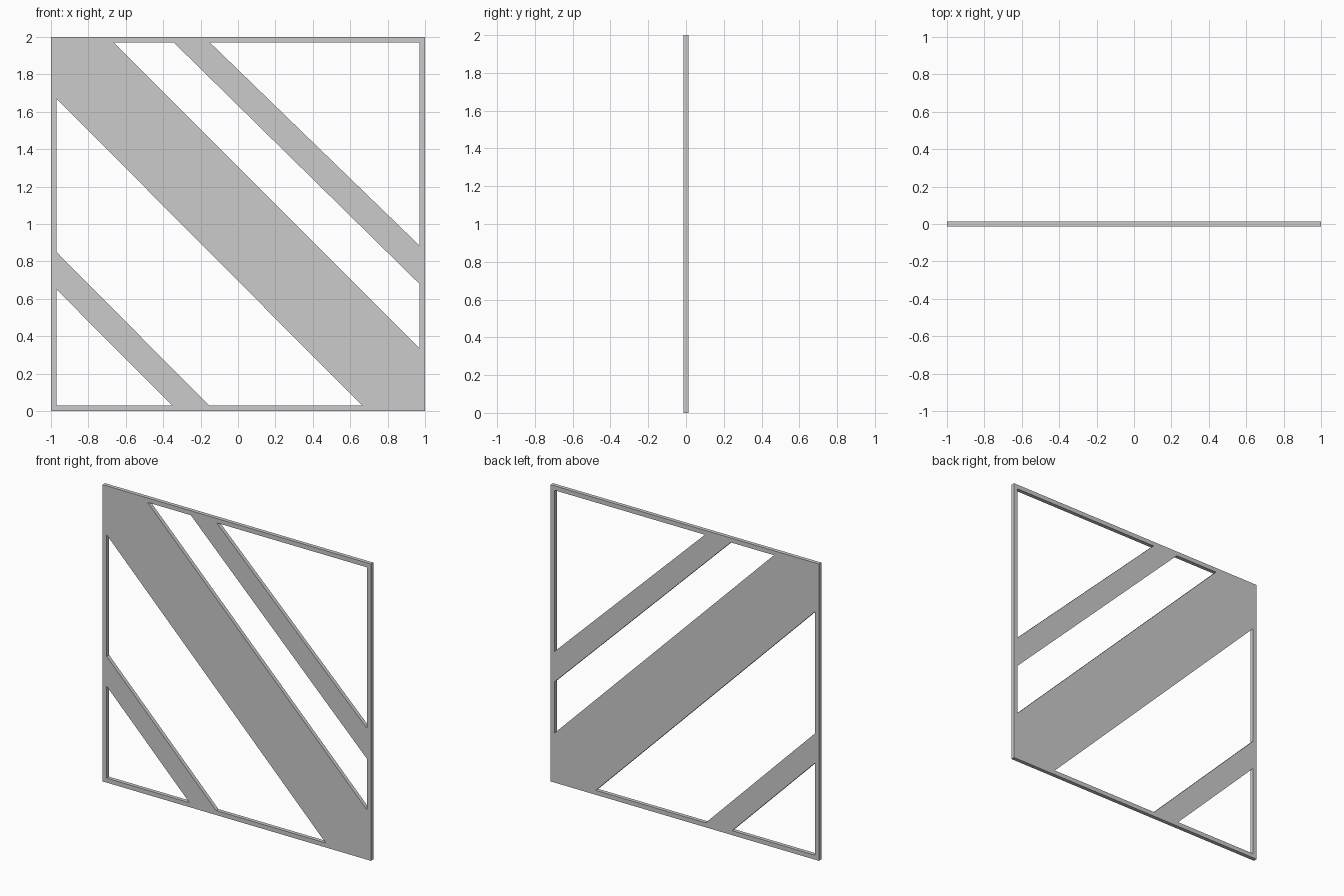
import bpy
from math import pi

if "Cube" in bpy.data.objects:
    bpy.data.objects.remove(bpy.data.objects["Cube"])

HALF_THICK = 0.013
E, LO, HI = 0.97, 0.03, 1.97  # inner edges of the thin border

# Outer square, then the four openings left between the diagonal bands (x, z)
loops = [
    [(-1, 0), (1, 0), (1, 2), (-1, 2)],
    [(-0.15, HI), (E, HI), (E, 0.885)],
    [(-0.665, HI), (-0.343, HI), (E, 0.68), (E, 0.335)],
    [(-E, 1.67), (-E, 0.85), (-0.155, LO), (0.663, LO)],
    [(-E, 0.65), (-E, LO), (-0.353, LO)],
]

# Filled outline with holes, given thickness
curve = bpy.data.curves.new("banded_panel", 'CURVE')
curve.dimensions = '2D'
curve.fill_mode = 'BOTH'
curve.extrude = HALF_THICK
for pts in loops:
    spline = curve.splines.new('POLY')
    spline.points.add(len(pts) - 1)
    for point, (x, z) in zip(spline.points, pts):
        point.co = (x, z, 0, 1)
    spline.use_cyclic_u = True

# Stand the panel upright and turn it into a flat-shaded mesh
panel = bpy.data.objects.new("banded_panel", curve)
bpy.context.collection.objects.link(panel)
panel.rotation_euler.x = pi / 2
bpy.context.view_layer.objects.active = panel
panel.select_set(True)
bpy.ops.object.convert(target='MESH')
bpy.ops.object.transform_apply(location=False, rotation=True, scale=False)
bpy.ops.object.shade_flat()
